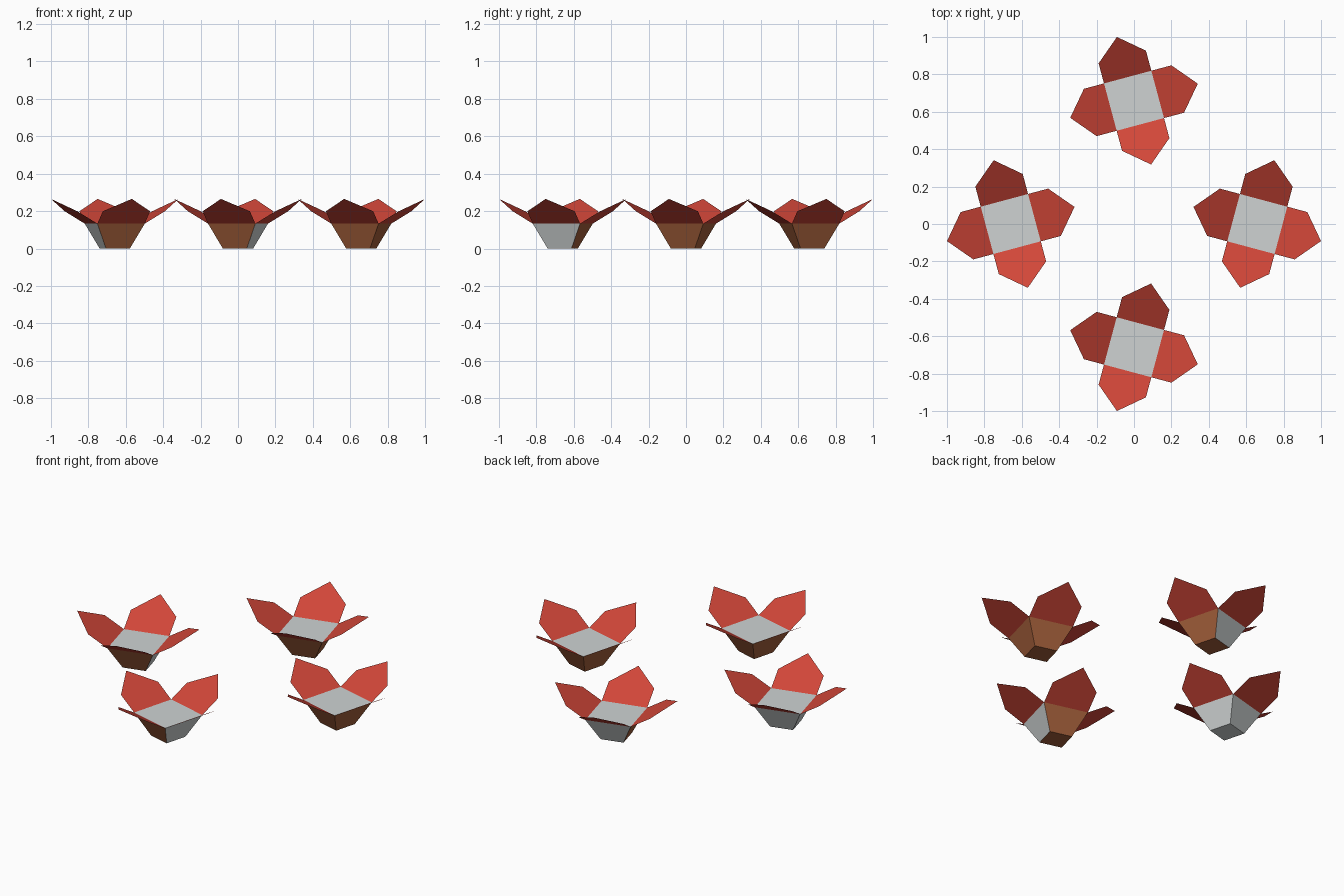
import bpy, math
from mathutils import Matrix, Vector

if "Cube" in bpy.data.objects:
    bpy.data.objects.remove(bpy.data.objects["Cube"])


def material(name, rgb):
    m = bpy.data.materials.new(name)
    m.diffuse_color = (*rgb, 1)
    m.use_nodes = True
    m.node_tree.nodes["Principled BSDF"].inputs["Base Color"].default_value = m.diffuse_color
    return m


RED = material("petal red", (0.64, 0.062, 0.04))
BROWN = material("cup brown", (0.36, 0.112, 0.042))
GREY = material("pale grey", (0.62, 0.65, 0.65))

HALF, FOOT, RIM, TIP_Z, TIP = 0.131, 0.066, 0.133, 0.265, 0.353


def add_mesh(name, verts, faces, mats, matrix, picks=None):
    me = bpy.data.meshes.new(name)
    me.from_pydata(verts, [], faces)
    for m in mats:
        me.materials.append(m)
    for p in me.polygons:
        p.material_index = picks[p.index] if picks else 0
    ob = bpy.data.objects.new(name, me)
    ob.matrix_world = matrix
    bpy.context.collection.objects.link(ob)
    return ob


def square(h, z):
    return [(-h, -h, z), (h, -h, z), (h, h, z), (-h, h, z)]


# tapered cup: bottom, then sides facing -y, +x, +y, -x, then the pale top
CUP_FACES = [(3, 2, 1, 0), (0, 1, 5, 4), (1, 2, 6, 5),
             (2, 3, 7, 6), (3, 0, 4, 7), (4, 5, 6, 7)]

# one petal leaning out from the +x rim edge
MID = (HALF + TIP) / 2
MID_Z = (RIM + TIP_Z) / 2
PETAL = [(HALF, -HALF, RIM), (MID, -HALF, MID_Z), (TIP, 0, TIP_Z),
         (MID, HALF, MID_Z), (HALF, HALF, RIM)]

# position, turn in degrees, and which cup faces are pale
R = 0.659
FLOWERS = {
    "left": ((-R, 0), 15, (1, 0, 1, 1, 1, 1)),
    "back": ((0, R), 15, (0, 0, 0, 1, 0, 1)),
    "right": ((R, 0), -15, (0, 0, 0, 0, 0, 1)),
    "front": ((0, -R), -15, (0, 0, 1, 0, 0, 1)),
}

for side, ((x, y), turn, picks) in FLOWERS.items():
    base = Matrix.Translation((x, y, 0)) @ Matrix.Rotation(math.radians(turn), 4, 'Z')
    add_mesh(side + "_cup", square(FOOT, 0) + square(HALF, RIM), CUP_FACES,
             [BROWN, GREY], base, picks)
    for i in range(4):
        add_mesh(f"{side}_petal_{i + 1}", PETAL, [(0, 1, 2, 3, 4)], [RED],
                 base @ Matrix.Rotation(i * math.pi / 2, 4, 'Z'))
